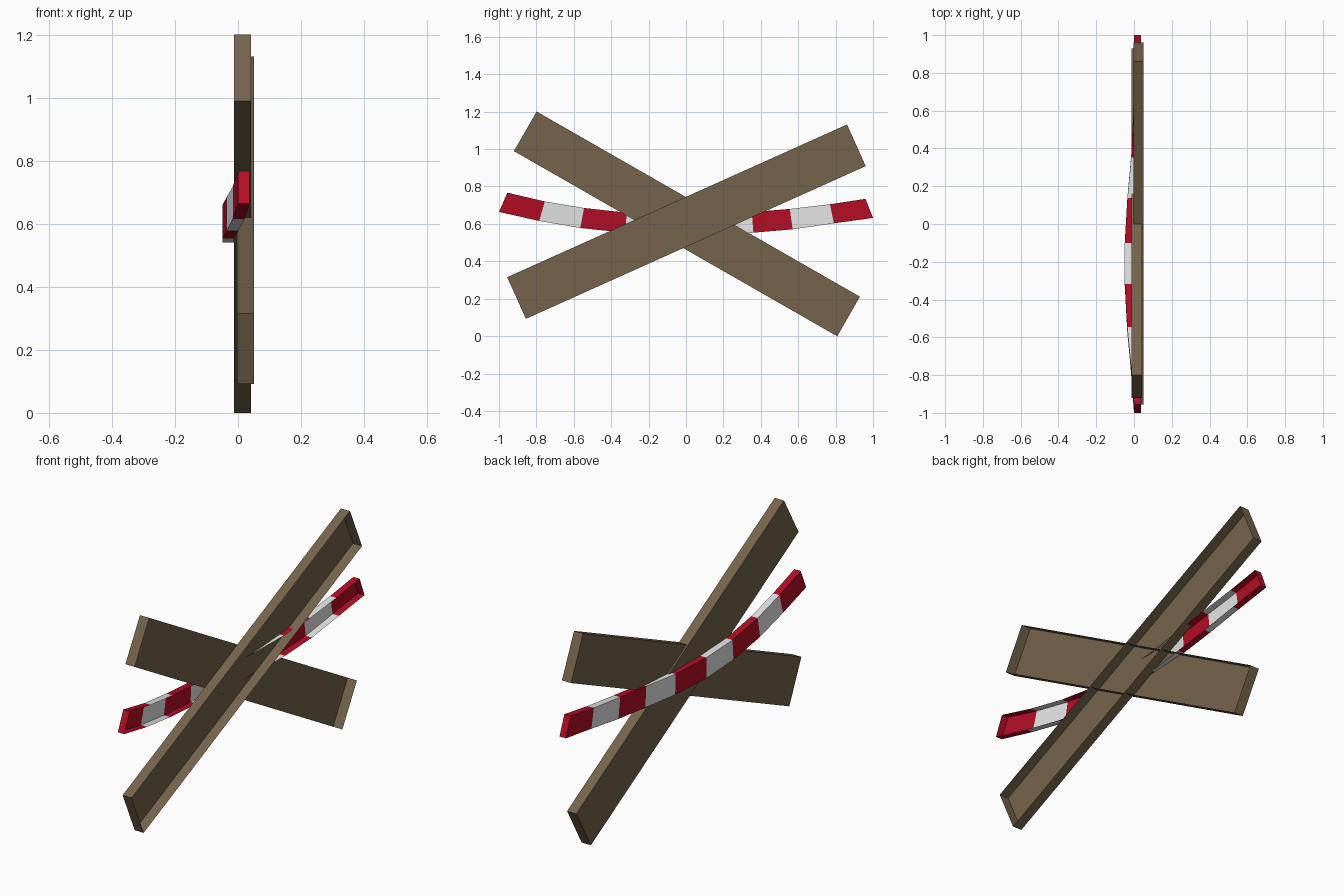
import bpy, bmesh, math

if "Cube" in bpy.data.objects:
    bpy.data.objects.remove(bpy.data.objects["Cube"])


def material(name, srgb):
    m = bpy.data.materials.new(name)
    lin = [((c / 255 + 0.055) / 1.055) ** 2.4 for c in srgb]
    m.diffuse_color = (*lin, 1)
    m.use_nodes = True
    m.node_tree.nodes["Principled BSDF"].inputs["Base Color"].default_value = m.diffuse_color
    return m


wood = material("weathered_wood", (118, 100, 76))
red = material("barrier_red", (181, 13, 38))
white = material("barrier_white", (230, 230, 230))


def finish(bm, name, mats):
    me = bpy.data.meshes.new(name)
    bm.to_mesh(me)
    bm.free()
    for m in mats:
        me.materials.append(m)
    ob = bpy.data.objects.new(name, me)
    bpy.context.collection.objects.link(ob)
    return ob


# Two crossed planks, each a shallow tray left open on its +x side
def plank(name, x0, x1, y, z, angle):
    bm = bmesh.new()
    bmesh.ops.create_cube(bm, size=1)
    bm.normal_update()
    open_side = [f for f in bm.faces if f.normal.x > 0.9]
    bmesh.ops.delete(bm, geom=open_side, context='FACES_ONLY')
    bmesh.ops.scale(bm, vec=(x1 - x0, 1.992, 0.244), verts=bm.verts)
    ob = finish(bm, name, [wood])
    ob.location = ((x0 + x1) / 2, y, z)
    ob.rotation_euler.x = math.radians(angle)


plank("rising_plank", -0.003, 0.05, 0.0025, 0.612, 24.2)
plank("falling_plank", -0.012, 0.042, 0.005, 0.6, -29.8)

# Sagging striped band: (bottom y, bottom z, top y, top z, outer x) per stripe edge
stations = [
    (-1.0, 0.664, -0.955, 0.767, 0.0),
    (-0.785, 0.616, -0.755, 0.72, -0.016),
    (-0.565, 0.578, -0.545, 0.685, -0.036),
    (-0.325, 0.553, -0.317, 0.66, -0.049),
    (-0.1, 0.541, -0.1, 0.65, -0.049),
    (0.14, 0.542, 0.137, 0.65, -0.035),
    (0.36, 0.553, 0.352, 0.663, -0.015),
    (0.57, 0.571, 0.555, 0.68, -0.005),
    (0.79, 0.603, 0.77, 0.705, -0.002),
    (1.0, 0.632, 0.96, 0.734, 0.0),
]
bm = bmesh.new()
rings = []
for by, bz, ty, tz, x in stations:
    corners = [(x + 0.037, by, bz), (x, by, bz), (x, ty, tz), (x + 0.037, ty, tz)]
    rings.append([bm.verts.new(c) for c in corners])
# bottom, back and top walls only: the +x side is open like the planks
for i, (a, b) in enumerate(zip(rings, rings[1:])):
    for k in range(3):
        bm.faces.new((a[k], b[k], b[k + 1], a[k + 1])).material_index = i % 2
bm.faces.new(rings[0])
bm.faces.new(rings[-1][::-1])
bm.normal_update()
if rings[0][0].link_faces[0].normal.z > 0:
    bmesh.ops.reverse_faces(bm, faces=bm.faces)
finish(bm, "striped_band", [red, white])
